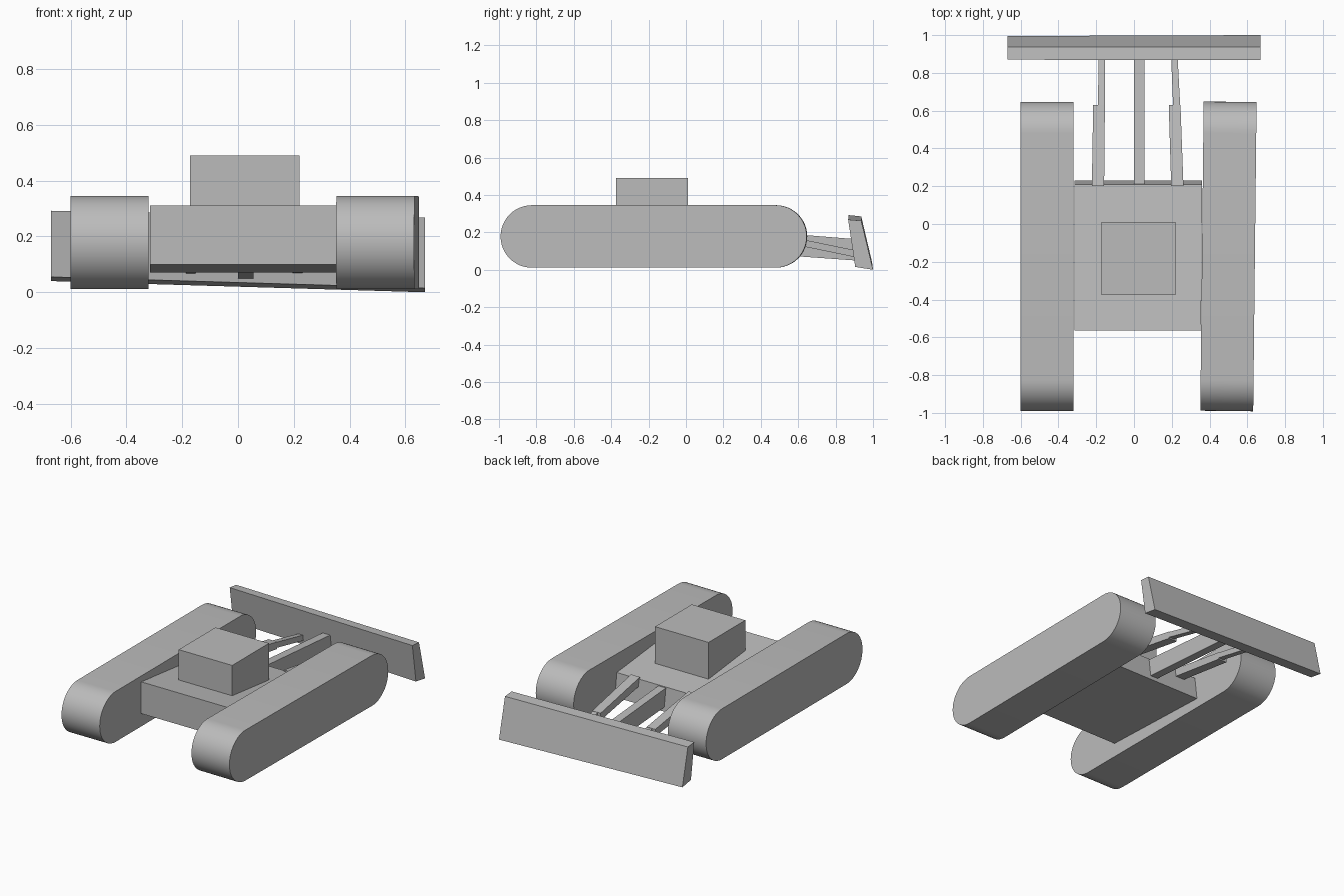
import bpy
import bmesh
import math
from mathutils import Matrix

default_cube = bpy.data.objects.get("Cube")
if default_cube:
    bpy.data.objects.remove(default_cube, do_unlink=True)

# Single plain material
grey = bpy.data.materials.new("plain grey")
grey.use_nodes = True
grey.diffuse_color = (0.5, 0.5, 0.5, 1)
grey.node_tree.nodes["Principled BSDF"].inputs["Base Color"].default_value = grey.diffuse_color


def loft(name, section_a, section_b):
    """Solid joining two matching outlines with flat caps."""
    bm = bmesh.new()
    ring_a = [bm.verts.new(p) for p in section_a]
    ring_b = [bm.verts.new(p) for p in section_b]
    bm.faces.new(ring_a)
    bm.faces.new(ring_b)
    count = len(ring_a)
    for i in range(count):
        j = (i + 1) % count
        bm.faces.new((ring_a[i], ring_a[j], ring_b[j], ring_b[i]))
    bmesh.ops.recalc_face_normals(bm, faces=bm.faces)
    mesh = bpy.data.meshes.new(name)
    bm.to_mesh(mesh)
    bm.free()
    mesh.materials.append(grey)
    obj = bpy.data.objects.new(name, mesh)
    bpy.context.collection.objects.link(obj)
    return obj


def rect(left, right, y_low, y_high, low, high):
    """Cross-section facing along y, optionally leaning."""
    return [(left, y_low, low), (right, y_low, low),
            (right, y_high, high), (left, y_high, high)]


def track(name, centre_x, yaw):
    """Rounded-end track: a stadium outline extruded across its width."""
    radius, half_width, steps = 0.167, 0.14, 24
    front, back = -0.823, 0.48
    middle = (front + back) / 2
    outline = []
    for end_y, start in ((back, -math.pi / 2), (front, math.pi / 2)):
        for i in range(steps + 1):
            a = start + math.pi * i / steps
            outline.append((end_y - middle + radius * math.cos(a), radius * math.sin(a)))
    obj = loft(name,
               [(-half_width, y, z) for y, z in outline],
               [(half_width, y, z) for y, z in outline])
    obj.data.transform(Matrix.Translation((centre_x, middle, radius + 0.011))
                       @ Matrix.Rotation(yaw, 4, "Z"))
    bpy.ops.object.select_all(action="DESELECT")
    obj.select_set(True)
    bpy.context.view_layer.objects.active = obj
    bpy.ops.object.shade_smooth_by_angle(angle=math.radians(30))


# Tracks, the left one slightly toed
track("right_track", -0.46, 0)
track("left_track", 0.5, -0.011)

# Wedge-shaped hull
loft("hull", rect(-0.315, 0.355, -0.563, -0.563, 0.10, 0.31),
     rect(-0.315, 0.36, 0.23, 0.21, 0.07, 0.225))

# Cabin, sunk into the sloping hull top
loft("cabin", rect(-0.172, 0.22, -0.375, -0.375, 0.24, 0.49),
     rect(-0.172, 0.22, 0.01, 0.01, 0.24, 0.49))

# Tilted blade, lower on the left
loft("blade",
     [(-0.67, 0.905, 0.055), (-0.67, 0.995, 0.04), (-0.67, 0.937, 0.285), (-0.67, 0.87, 0.292)],
     [(0.67, 0.905, 0.015), (0.67, 1.0, 0.0), (0.67, 0.937, 0.262), (0.67, 0.867, 0.268)])

# Central push arm
loft("centre_arm", rect(0.0, 0.055, 0.2, 0.2, 0.10, 0.22),
     rect(0.0, 0.055, 0.9, 0.89, 0.05, 0.165))

# Side rams: thick sleeve, then a thinner rod along its left edge
for side, root, joint, tip in (("right", -0.158, -0.154, -0.152),
                               ("left", 0.262, 0.246, 0.23)):
    loft(side + "_ram_sleeve", rect(root - 0.065, root, 0.2, 0.2, 0.18, 0.235),
         rect(joint - 0.062, joint, 0.63, 0.63, 0.115, 0.163))
    loft(side + "_ram_rod", rect(joint - 0.038, joint, 0.6, 0.6, 0.13, 0.167),
         rect(tip - 0.034, tip, 0.9, 0.9, 0.068, 0.105))
